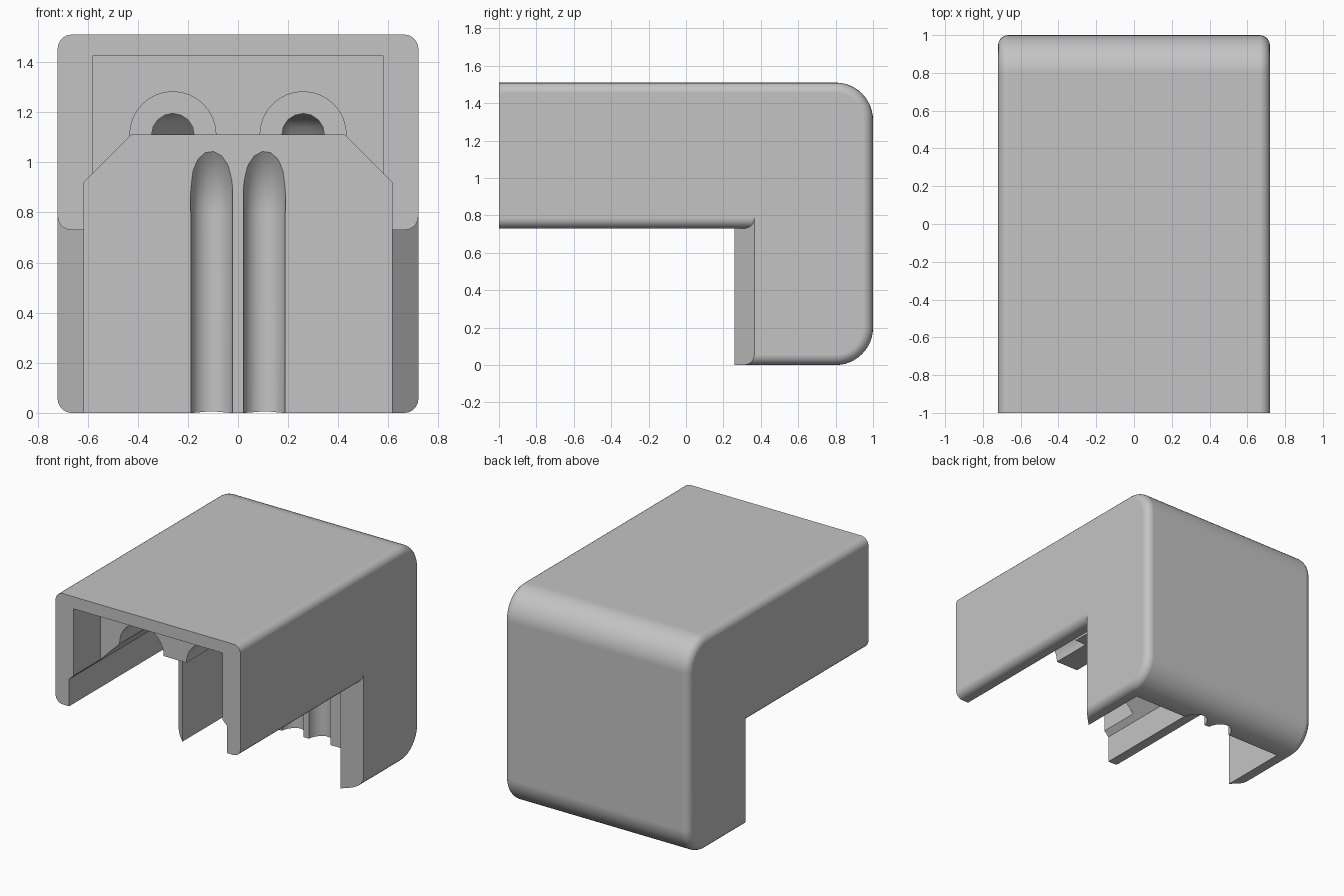
import bpy, bmesh, math

if "Cube" in bpy.data.objects:
    bpy.data.objects.remove(bpy.data.objects["Cube"])

W, H, R = 0.72, 1.51, 0.055       # half width, height, edge rounding


def prism(name, points, start, end):
    """Solid between two mapped copies of a 2D outline."""
    bm = bmesh.new()
    a = [bm.verts.new(start(*p)) for p in points]
    b = [bm.verts.new(end(*p)) for p in points]
    n = len(points)
    bm.faces.new(a)
    bm.faces.new(b[::-1])
    for i in range(n):
        j = (i + 1) % n
        bm.faces.new((a[j], a[i], b[i], b[j]))
    bmesh.ops.recalc_face_normals(bm, faces=bm.faces)
    me = bpy.data.meshes.new(name)
    bm.to_mesh(me)
    bm.free()
    ob = bpy.data.objects.new(name, me)
    bpy.context.collection.objects.link(ob)
    return ob


def along_y(name, points, y0, y1):
    return prism(name, points, lambda x, z: (x, y0, z), lambda x, z: (x, y1, z))


def arc(cx, cy, r, a0, a1, n):
    return [(cx + r * math.cos(math.radians(a0 + (a1 - a0) * i / n)),
             cy + r * math.sin(math.radians(a0 + (a1 - a0) * i / n)))
            for i in range(n + 1)]


def select_only(ob):
    bpy.ops.object.select_all(action='DESELECT')
    ob.select_set(True)
    bpy.context.view_layer.objects.active = ob


# Outer block: side outline with large rear rounds, small rounds on the side edges
outline = [(-1, 0)] + arc(0.8, 0.2, 0.2, -90, 0, 12) + arc(0.8, H - 0.2, 0.2, 0, 90, 12) + [(-1, H)]
cover = prism("corner_cover", outline, lambda y, z: (-W, y, z), lambda y, z: (W, y, z))
bm = bmesh.new()
bm.from_mesh(cover.data)
rim = [e for e in bm.edges
       if abs(e.verts[0].co.x - e.verts[1].co.x) < 1e-4
       and not all(v.co.y < -0.99 for v in e.verts)]
bmesh.ops.bevel(bm, geom=rim, offset=R, offset_type='OFFSET', segments=5,
                profile=0.5, affect='EDGES')
bm.to_mesh(cover.data)
bm.free()

# House-shaped passage through the arm and down the leg, and the larger front pocket
cutters = [
    along_y("passage_cutter", [(-0.615, -0.1), (0.615, -0.1), (0.615, 0.92),
                               (0.425, 1.11), (-0.425, 1.11), (-0.615, 0.92)], -1.1, 0.76),
    along_y("pocket_cutter", [(-0.58, 0.5), (0.58, 0.5), (0.58, 1.425), (-0.58, 1.425)], -1.1, -0.7),
]

for s in (-1, 1):
    # Space under the arm at each side, ending in a 45 degree leg chamfer
    section = [(0.6, -0.1), (0.85, -0.1), (0.85, 0.73 + R)] + \
        arc(W - R, 0.73 + R, R, 0, -90, 5) + [(0.6, 0.73)]
    cutters.append(prism("undercut_cutter", section,
                         lambda x, z: (s * x, -1.1, z),
                         lambda x, z: (s * x, 0.26 + x - 0.615, z)))

    # Wide round socket in the ceiling behind the pocket
    cutters.append(along_y("socket_cutter", arc(s * 0.26, 1.11, 0.172, 0, 348.75, 31), -0.8, -0.4))

    # Bent cable channel: along the ceiling, then down the back wall
    path = [(-0.5 + 0.96 * i / 16, 1.11) for i in range(16)]
    path += arc(0.45, 0.8, 0.31, 90, 0, 14) + [(0.76, 0.4), (0.76, -0.1)]
    curve = bpy.data.curves.new("channel_cutter", 'CURVE')
    curve.dimensions = '3D'
    curve.bevel_depth = 0.085
    curve.bevel_resolution = 6
    curve.use_fill_caps = True
    spline = curve.splines.new('POLY')
    spline.points.add(len(path) - 1)
    for p, (y, z) in zip(spline.points, path):
        t = min(max((y + 0.2) / 0.96, 0), 1)
        x = 0.26 - 0.155 * t * t * (3 - 2 * t)
        p.co = (s * x, y, z, 1)
    channel = bpy.data.objects.new("channel_cutter", curve)
    bpy.context.collection.objects.link(channel)
    select_only(channel)
    bpy.ops.object.convert(target='MESH')
    channel = bpy.context.view_layer.objects.active
    bm = bmesh.new()
    bm.from_mesh(channel.data)
    bmesh.ops.remove_doubles(bm, verts=bm.verts, dist=1e-5)
    bmesh.ops.recalc_face_normals(bm, faces=bm.faces)
    bm.to_mesh(channel.data)
    bm.free()
    cutters.append(channel)

# Cut everything out of the block, then discard the cutters
select_only(cover)
for c in cutters:
    c.hide_render = True
    mod = cover.modifiers.new("cut", 'BOOLEAN')
    mod.operation = 'DIFFERENCE'
    mod.solver = 'EXACT'
    mod.object = c
    bpy.ops.object.modifier_apply(modifier=mod.name)
for c in cutters:
    bpy.data.objects.remove(c, do_unlink=True)

# Single grey plastic, smooth rounds with sharp edges kept
grey = bpy.data.materials.new("light_grey")
grey.diffuse_color = (0.55, 0.55, 0.55, 1)
grey.use_nodes = True
grey.node_tree.nodes["Principled BSDF"].inputs["Base Color"].default_value = grey.diffuse_color
cover.data.materials.clear()
cover.data.materials.append(grey)
select_only(cover)
bpy.ops.object.shade_smooth_by_angle(angle=math.radians(32))
normals = cover.modifiers.new("flat_face_normals", 'WEIGHTED_NORMAL')
normals.keep_sharp = True
